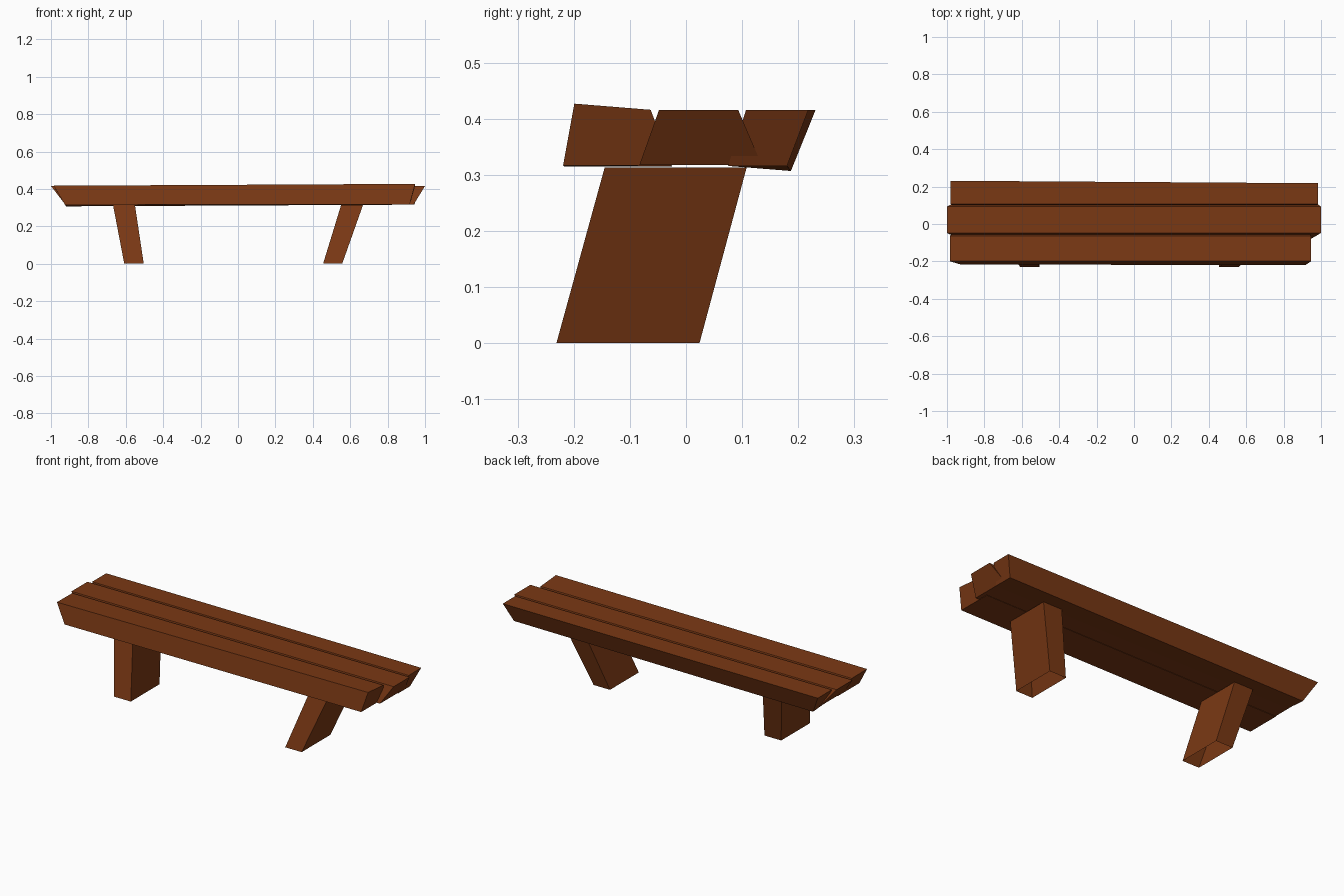
import bpy, bmesh

if "Cube" in bpy.data.objects:
    bpy.data.objects.remove(bpy.data.objects["Cube"])

# One wood colour for the whole bench
wood = bpy.data.materials.new("brown wood")
wood.diffuse_color = (0.195, 0.040, 0.007, 1)
wood.use_nodes = True
wood.node_tree.nodes["Principled BSDF"].inputs["Base Color"].default_value = wood.diffuse_color


def add_mesh(name, loops, caps=True):
    """Skin two four-point loops into a skewed box, optionally open-ended."""
    bm = bmesh.new()
    a, b = [[bm.verts.new(p) for p in loop] for loop in loops]
    for i in range(4):
        j = (i + 1) % 4
        bm.faces.new((a[i], a[j], b[j], b[i]))
    if caps:
        bm.faces.new(a[::-1])
        bm.faces.new(b)
    bmesh.ops.recalc_face_normals(bm, faces=bm.faces)
    me = bpy.data.meshes.new(name)
    bm.to_mesh(me)
    bm.free()
    me.materials.append(wood)
    ob = bpy.data.objects.new(name, me)
    bpy.context.collection.objects.link(ob)
    return ob


def plank(name, left_x, right_x, left_yz, right_yz):
    """Loop order: front bottom, back bottom, back top, front top; x = (bottom, top)."""
    ends = []
    for (xb, xt), yz in ((left_x, left_yz), (right_x, right_yz)):
        ends.append([(x, y, z) for x, (y, z) in zip((xb, xb, xt, xt), yz)])
    add_mesh(name, ends)


def leg(name, bottom_x, top_x):
    """Leaning leg, hollow at the hidden ends."""
    loops = []
    for (x0, x1), (y0, y1), z in ((bottom_x, (-0.231, 0.024), 0.0),
                                  (top_x, (-0.145, 0.108), 0.313)):
        loops.append([(x0, y0, z), (x1, y0, z), (x1, y1, z), (x0, y1, z)])
    add_mesh(name, loops, caps=False)


# Seat planks, slightly uneven and tapered at the ends
plank("front_plank", (-0.925, -0.985), (0.918, 0.947),
      [(-0.217, 0.315), (-0.025, 0.315), (-0.063, 0.416), (-0.199, 0.417)],
      [(-0.219, 0.317), (-0.025, 0.316), (-0.063, 0.416), (-0.199, 0.427)])
middle = [(-0.083, 0.318), (0.135, 0.318), (0.093, 0.416), (-0.048, 0.416)]
plank("middle_plank", (-0.925, -1.0), (0.94, 1.0), middle, middle)
plank("back_plank", (-0.92, -0.98), (0.942, 0.985),
      [(0.075, 0.316), (0.187, 0.307), (0.231, 0.416), (0.107, 0.416)],
      [(0.075, 0.316), (0.180, 0.316), (0.218, 0.416), (0.107, 0.416)])

# Legs
leg("left_leg", (-0.608, -0.504), (-0.668, -0.551))
leg("right_leg", (0.455, 0.557), (0.551, 0.668))
